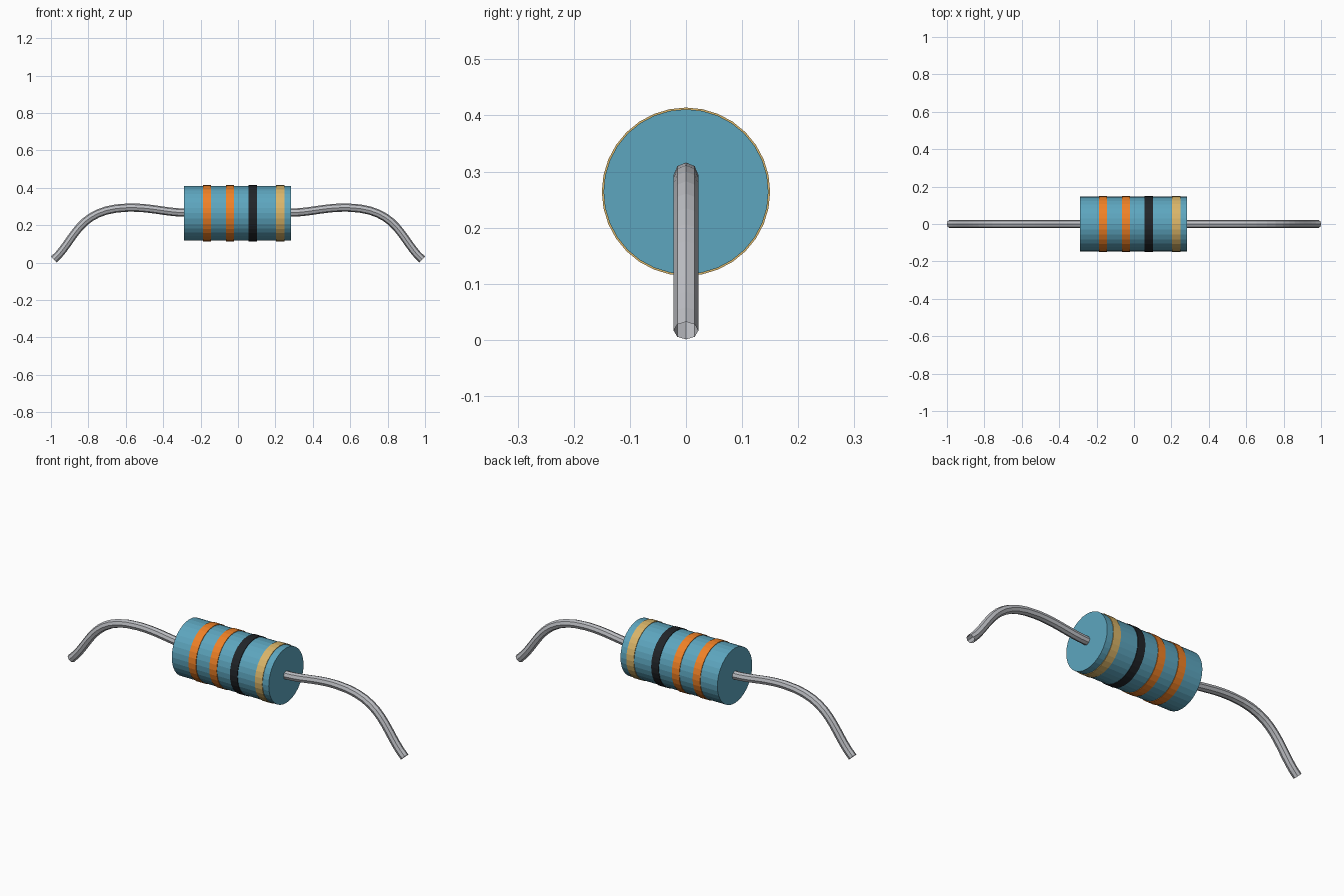
import bpy, bmesh, math
from mathutils import Vector, Matrix
from mathutils.geometry import interpolate_bezier

if "Cube" in bpy.data.objects:
    bpy.data.objects.remove(bpy.data.objects["Cube"])

AXIS_Z = 0.264


def material(name, rgb):
    m = bpy.data.materials.new(name)
    m.diffuse_color = (*rgb, 1)
    m.use_nodes = True
    m.node_tree.nodes["Principled BSDF"].inputs["Base Color"].default_value = m.diffuse_color
    return m


def add_object(name, bm, mat=None):
    bmesh.ops.recalc_face_normals(bm, faces=bm.faces)
    me = bpy.data.meshes.new(name)
    bm.to_mesh(me)
    bm.free()
    if mat:
        me.materials.append(mat)
    ob = bpy.data.objects.new(name, me)
    bpy.context.collection.objects.link(ob)
    return ob


def drum(name, x, length, radius, mat):
    bm = bmesh.new()
    place = Matrix.Translation((x, 0, AXIS_Z)) @ Matrix.Rotation(math.pi / 2, 4, 'Y')
    bmesh.ops.create_cone(bm, cap_ends=True, segments=32, radius1=radius,
                          radius2=radius, depth=length, matrix=place)
    return add_object(name, bm, mat)


# Body and colour bands
drum("body", -0.002, 0.573, 0.147, material("blue", (0.11, 0.38, 0.52)))
orange = material("orange", (0.87, 0.22, 0.02))
black = material("black", (0.015, 0.018, 0.022))
gold = material("gold", (0.70, 0.46, 0.14))
for i, (x, mat) in enumerate([(-0.166, orange), (-0.043, orange),
                              (0.079, black), (0.226, gold)]):
    drum(f"band_{i + 1}", x, 0.044, 0.15, mat)

# Bent wire path: level at the body, over a hump, down to the tip
first = [(0.27, 0.267), (0.39, 0.267), (0.46, 0.297), (0.59, 0.294)]
second = [(0.59, 0.294), (0.86, 0.288), (0.87, 0.118), (0.985, 0.0165)]
path = []
for seg in (first, second):
    pts = interpolate_bezier(*[Vector((x, 0, z)) for x, z in seg], 13)
    path += pts if not path else pts[1:]


# Octagonal open-ended wire swept along the path, one per side
def lead(name, sign, sides=8, radius=0.022):
    bm = bmesh.new()
    rings = []
    for i, p in enumerate(path):
        t = (path[min(i + 1, len(path) - 1)] - path[max(i - 1, 0)]).normalized()
        up = Vector((-t.z, 0, t.x))
        ring = []
        for k in range(sides):
            a = 2 * math.pi * k / sides
            v = p + radius * (up * math.cos(a) + Vector((0, 1, 0)) * math.sin(a))
            ring.append(bm.verts.new((v.x * sign, v.y, v.z)))
        rings.append(ring)
    for a, b in zip(rings, rings[1:]):
        for k in range(sides):
            n = (k + 1) % sides
            bm.faces.new((a[k], a[n], b[n], b[k]))
    return add_object(name, bm, wire)


wire = material("wire_grey", (0.50, 0.51, 0.54))
lead("lead_right", 1)
lead("lead_left", -1)
